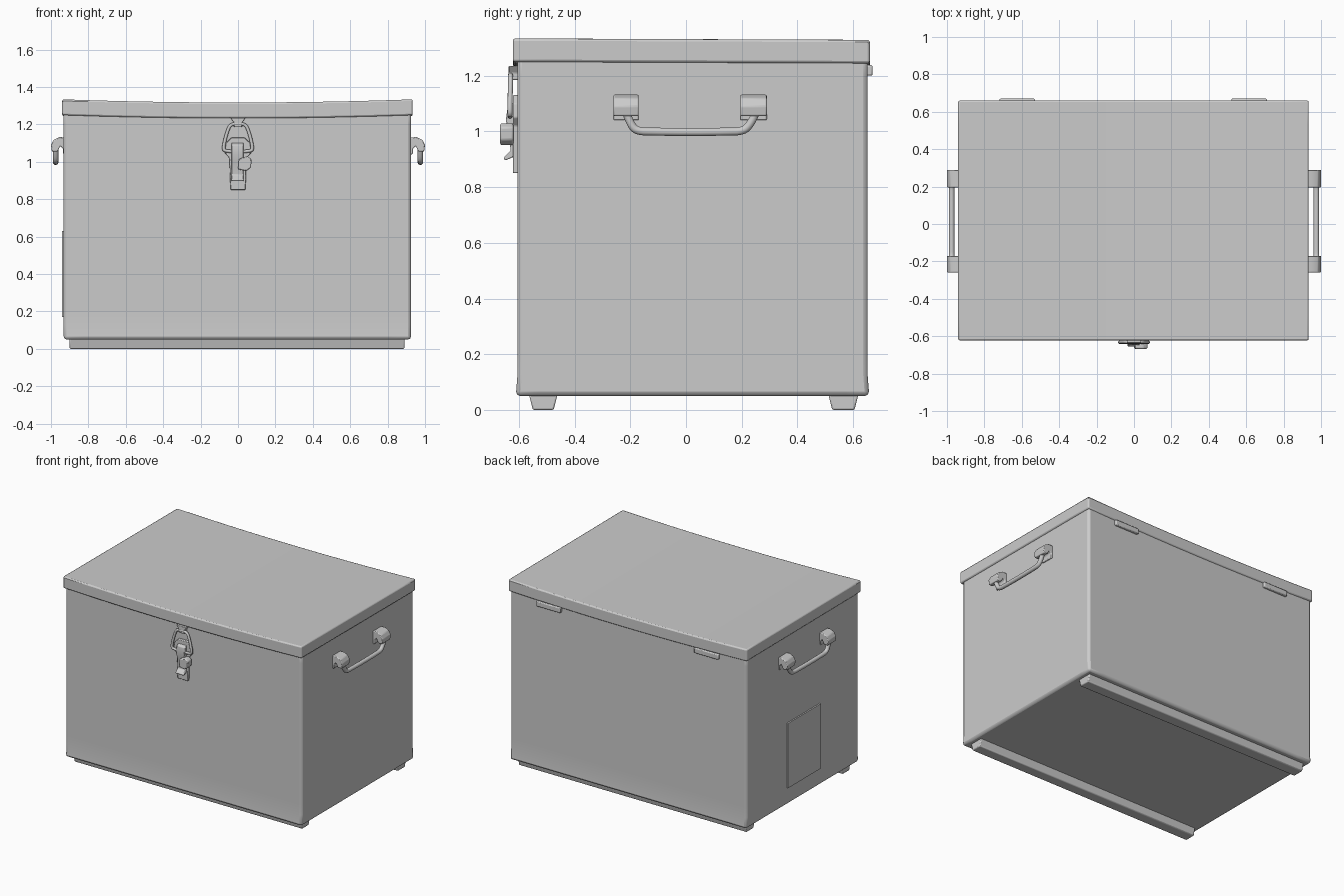
import bpy, bmesh, math
from mathutils import Vector

if "Cube" in bpy.data.objects:
    bpy.data.objects.remove(bpy.data.objects["Cube"])


def finish(name, bm, bevel=0.0, segments=2):
    bmesh.ops.recalc_face_normals(bm, faces=bm.faces[:])
    me = bpy.data.meshes.new(name)
    bm.to_mesh(me)
    bm.free()
    ob = bpy.data.objects.new(name, me)
    bpy.context.collection.objects.link(ob)
    bpy.context.view_layer.objects.active = ob
    for o in bpy.context.selected_objects:
        o.select_set(False)
    ob.select_set(True)
    if bevel:
        m = ob.modifiers.new("Bevel", 'BEVEL')
        m.width, m.segments, m.limit_method = bevel, segments, 'ANGLE'
    bpy.ops.object.shade_smooth_by_angle(angle=math.radians(35))
    return ob


def box(name, lo, hi, bevel=0.0, cuts=0, shape=None):
    bm = bmesh.new()
    bmesh.ops.create_cube(bm, size=1)
    if cuts:
        bmesh.ops.subdivide_edges(bm, edges=bm.edges[:], cuts=cuts, use_grid_fill=True)
    for v in bm.verts:
        v.co = Vector([a + (c + 0.5) * (b - a) for a, b, c in zip(lo, hi, v.co)])
        if shape:
            shape(v.co)
    return finish(name, bm, bevel)


def prism(name, pts, to3d, a, b, bevel=0.0):
    # extrudes a 2D outline from depth a to depth b
    bm = bmesh.new()
    f = bm.faces.new([bm.verts.new(to3d(u, v, a)) for u, v in pts])
    geo = bmesh.ops.extrude_face_region(bm, geom=[f])['geom']
    shift = Vector(to3d(0, 0, b)) - Vector(to3d(0, 0, a))
    bmesh.ops.translate(bm, vec=shift, verts=[g for g in geo if isinstance(g, bmesh.types.BMVert)])
    return finish(name, bm, bevel)


def tube(name, pts, radius, closed=False):
    cu = bpy.data.curves.new(name, 'CURVE')
    cu.dimensions, cu.bevel_depth, cu.bevel_resolution = '3D', radius, 3
    cu.use_fill_caps = True
    sp = cu.splines.new('BEZIER')
    sp.bezier_points.add(len(pts) - 1)
    sp.resolution_u, sp.use_cyclic_u = 5, closed
    n = len(pts)
    P = [Vector(p) for p in pts]
    for i, bp in enumerate(sp.bezier_points):
        prev = P[i - 1] if (i or closed) else P[i]
        nxt = P[(i + 1) % n] if (i < n - 1 or closed) else P[i]
        d = (nxt - prev).normalized()
        bp.co = P[i]
        bp.handle_left = P[i] - d * (P[i] - prev).length * 0.3
        bp.handle_right = P[i] + d * (nxt - P[i]).length * 0.3
    ob = bpy.data.objects.new(name, cu)
    bpy.context.collection.objects.link(ob)
    for o in bpy.context.selected_objects:
        o.select_set(False)
    ob.select_set(True)
    bpy.context.view_layer.objects.active = ob
    bpy.ops.object.convert(target='MESH')
    bpy.ops.object.shade_smooth_by_angle(angle=math.radians(50))


# sheet metal body, slightly flared at the base
def flare(c):
    if c.z < 0.12:
        c.y += 0.006 if c.y > 0.6 else (-0.006 if c.y < -0.6 else 0)


box("body", (-0.932, -0.605, 0.05), (0.925, 0.652, 1.28), 0.016, 15, flare)


# lid, sagging a little along the front and back
def sag(c):
    drop = 1 - (c.x / 0.94) ** 2
    c.z -= 0.017 * drop + 0.004 * (c.y + 0.62)


box("lid", (-0.94, -0.622, 1.25), (0.934, 0.66, 1.334), 0.01, 9, sag)

# runners under the box
for name, y0, y1 in (("front_runner", -0.565, -0.46), ("back_runner", 0.51, 0.62)):
    prism(name, [(y0, 0.06), (y0 + 0.015, 0.0), (y1 - 0.015, 0.0), (y1, 0.06)],
          lambda u, v, d: (d, u, v), -0.9, 0.89, 0.006)

# hinges on the back
for name, x in (("left_hinge", -0.625), ("right_hinge", 0.615)):
    box(name, (x - 0.095, 0.64, 1.2), (x + 0.095, 0.67, 1.238), 0.006)

# thin plate on the left side
box("side_plate", (-0.942, -0.17, 0.17), (-0.92, 0.2, 0.63))

# side handles with their brackets
lug = [(0.918, 1.13), (0.955, 1.132), (0.985, 1.118), (1.0, 1.09), (0.995, 1.055),
       (0.965, 1.055), (0.95, 1.085), (0.935, 1.07), (0.935, 1.04), (0.918, 1.04)]
for side, s in (("left", -1), ("right", 1)):
    for end, y0, y1 in (("front", -0.26, -0.17), ("back", 0.195, 0.29)):
        prism(f"{side}_handle_{end}_bracket", lug,
              lambda u, v, d: (s * u, d, v), y0, y1, 0.005)
    tube(f"{side}_handle", [(s * 0.975, y, z) for y, z in (
        (-0.225, 1.10), (-0.208, 1.05), (-0.185, 1.01), (-0.15, 1.0), (0.18, 1.0),
        (0.215, 1.01), (0.243, 1.05), (0.26, 1.10))], 0.015)

# front latch: lid hook, wire bail, lever plate, turn key
def front(u, v, d):
    return (u, d, v)


prism("latch_hook", [(-0.04, 1.235), (0.04, 1.235), (0.022, 1.21), (0.022, 1.185),
                     (-0.022, 1.185), (-0.022, 1.21)], front, -0.60, -0.637, 0.004)
tube("latch_bail", [(-0.03, -0.63, 1.2), (0.03, -0.63, 1.2), (0.05, -0.63, 1.18),
                    (0.075, -0.632, 1.09), (0.07, -0.632, 1.06), (-0.07, -0.632, 1.06),
                    (-0.075, -0.632, 1.09), (-0.05, -0.63, 1.18)], 0.009, True)
prism("latch_plate", [(-0.04, 0.85), (0.04, 0.85), (0.046, 1.02), (0.072, 1.05),
                      (0.066, 1.1), (0.035, 1.13), (-0.035, 1.13), (-0.066, 1.1),
                      (-0.072, 1.05), (-0.046, 1.02)], front, -0.60, -0.622, 0.004)
prism("latch_lever", [(-0.615, 1.105), (-0.64, 1.09), (-0.647, 1.04), (-0.635, 1.0),
                      (-0.63, 0.93), (-0.655, 0.905), (-0.65, 0.895), (-0.615, 0.91)],
      lambda u, v, d: (d, u, v), -0.035, 0.03, 0.004)
prism("latch_turn_key", [(0.0, 0.96), (0.045, 0.95), (0.07, 0.97), (0.072, 1.015),
                         (0.05, 1.03), (0.005, 1.015)], front, -0.62, -0.667, 0.006)
